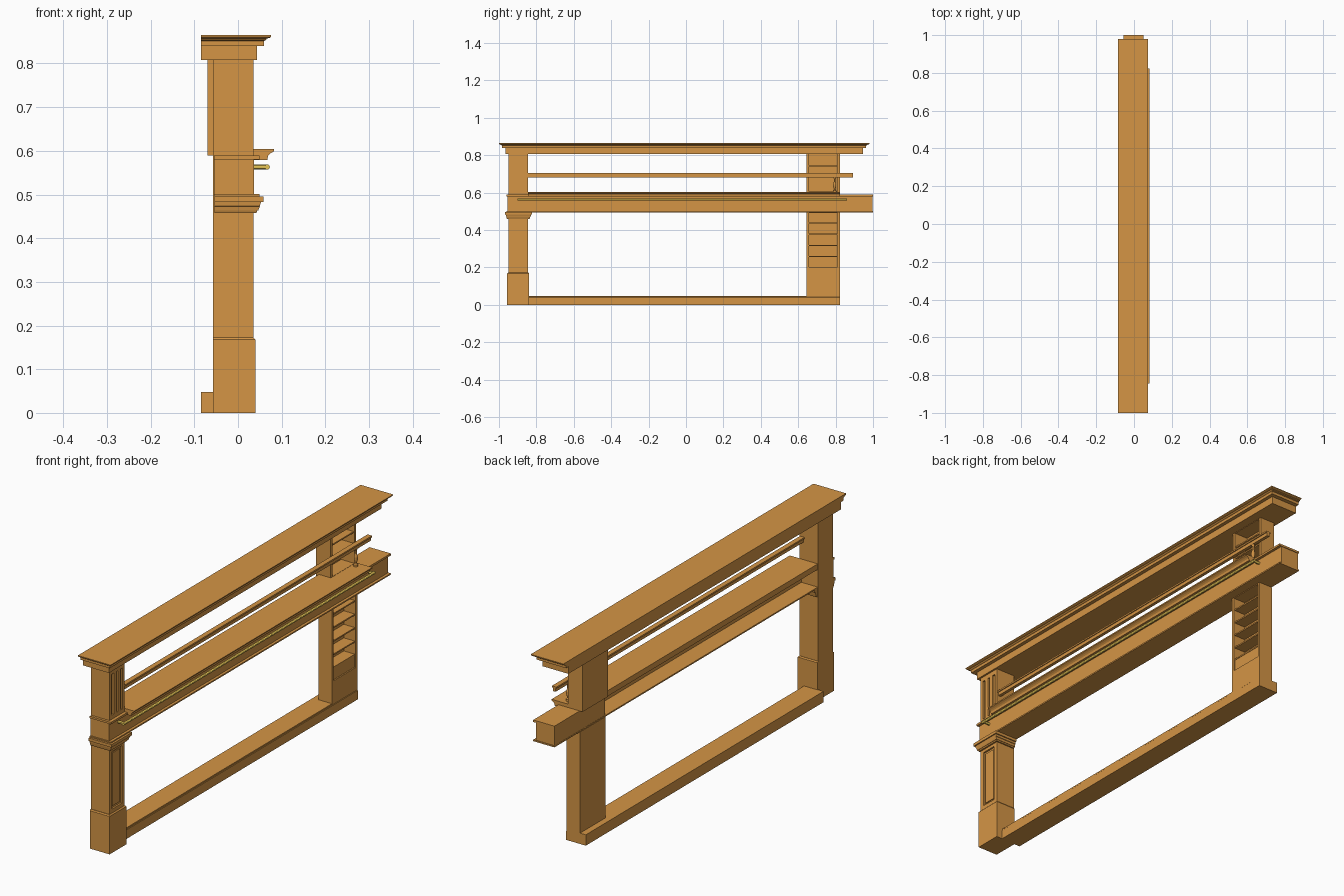
import bpy, bmesh, math
from mathutils import Matrix, Vector

if "Cube" in bpy.data.objects:
    bpy.data.objects.remove(bpy.data.objects["Cube"])


def material(name, rgb):
    m = bpy.data.materials.new(name)
    m.diffuse_color = (*rgb, 1)
    m.use_nodes = True
    m.node_tree.nodes["Principled BSDF"].inputs["Base Color"].default_value = m.diffuse_color
    return m


WOOD = material("warm_wood", (0.66, 0.30, 0.06))
BRASS = material("brass", (0.78, 0.55, 0.09))


def finish(name, bm, mat):
    bmesh.ops.recalc_face_normals(bm, faces=bm.faces)
    me = bpy.data.meshes.new(name)
    bm.to_mesh(me)
    bm.free()
    me.materials.append(mat)
    ob = bpy.data.objects.new(name, me)
    bpy.context.collection.objects.link(ob)
    return ob


def boxes(name, items, mat=WOOD):
    """Each item is (x0, x1, y0, y1, z0, z1)."""
    bm = bmesh.new()
    for x0, x1, y0, y1, z0, z1 in items:
        m = Matrix.Translation(((x0 + x1) / 2, (y0 + y1) / 2, (z0 + z1) / 2))
        s = Matrix.Diagonal((x1 - x0, y1 - y0, z1 - z0, 1))
        bmesh.ops.create_cube(bm, size=1, matrix=m @ s)
    return finish(name, bm, mat)


def frame(x0, x1, y0, y1, z0, z1, w, h):
    """Four bars around an opening that faces +x."""
    return [(x0, x1, y0, y0 + w, z0, z1), (x0, x1, y1 - w, y1, z0, z1),
            (x0, x1, y0 + w, y1 - w, z0, z0 + h), (x0, x1, y0 + w, y1 - w, z1 - h, z1)]


def moulding(name, back, y0, y1, profile):
    """Stack of rectangles mitred outward on three sides; profile = (z, front x, side overhang)."""
    bm = bmesh.new()
    rings = [[bm.verts.new(p) for p in ((back, y0 - o, z), (x, y0 - o, z), (x, y1 + o, z), (back, y1 + o, z))]
             for z, x, o in profile]
    for a, b in zip(rings, rings[1:]):
        for i in range(4):
            j = (i + 1) % 4
            bm.faces.new((a[i], a[j], b[j], b[i]))
    bm.faces.new(rings[0])
    bm.faces.new(rings[-1])
    return finish(name, bm, WOOD)


def cylinder(bm, p, q, r, r2=None, seg=12):
    p, q = Vector(p), Vector(q)
    d = q - p
    m = Matrix.Translation((p + q) / 2) @ d.to_track_quat('Z', 'Y').to_matrix().to_4x4()
    bmesh.ops.create_cone(bm, cap_ends=True, segments=seg, radius1=r,
                          radius2=r if r2 is None else r2, depth=d.length, matrix=m)


# Top cornice with stepped crown
moulding("cornice", -0.085, -0.965, 0.945, [
    (0.808, 0.043, 0), (0.84, 0.043, 0), (0.84, 0.059, 0.018), (0.852, 0.06, 0.018),
    (0.854, 0.064, 0.024), (0.857, 0.066, 0.026), (0.859, 0.073, 0.033), (0.861, 0.075, 0.035),
    (0.865, 0.075, 0.035)])

# Left post: base, recessed lower panel, fluted upper part
moulding("post_base", -0.057, -0.952, -0.843, [
    (0, 0.04, 0.004), (0.168, 0.04, 0.004), (0.173, 0.035, 0)])
boxes("post_core", [(-0.057, 0.027, -0.949, -0.844, 0.17, 0.81)])
boxes("post_lower_frame", frame(0.027, 0.035, -0.949, -0.844, 0.17, 0.465, 0.018, 0.02)
      + [(0.027, 0.031, -0.923, -0.872, 0.2, 0.435)])
boxes("post_flutes", frame(0.027, 0.035, -0.949, -0.844, 0.585, 0.81, 0.014, 0.022)
      + [(0.027, 0.035, y - 0.009, y + 0.009, 0.607, 0.788) for y in (-0.911, -0.882)])

# Post capital below the beam, in upright steps
moulding("post_capital", -0.054, -0.949, -0.844, [
    (0.458, 0.042, 0.006), (0.463, 0.044, 0.008), (0.463, 0.046, 0.01), (0.473, 0.05, 0.012),
    (0.474, 0.05, 0.014), (0.483, 0.053, 0.015), (0.483, 0.058, 0.02), (0.496, 0.058, 0.02)])

# Beam: closed at both ends, open channel at the back between the posts
boxes("beam_ends", [(-0.054, 0.037, -0.955, -0.844, 0.496, 0.588),
                    (-0.054, 0.037, 0.645, 0.997, 0.496, 0.588)])
boxes("beam_front_panel", [(0.025, 0.037, -0.844, 0.645, 0.5, 0.582)])
boxes("beam_trims", [(-0.055, 0.049, -0.96, 1.0, 0.495, 0.501),
                     (-0.055, 0.049, -0.96, 1.0, 0.58, 0.589)])

# Counter shelf with coved front edge
moulding("counter_shelf", -0.055, -0.845, 0.823, [
    (0.579, 0.067, 0), (0.589, 0.069, 0), (0.594, 0.074, 0), (0.599, 0.082, 0), (0.604, 0.083, 0)])

# Base board
moulding("base_board", -0.085, -0.842, 0.823, [
    (0, 0.011, 0), (0.04, 0.011, 0), (0.042, 0.009, 0), (0.048, 0.009, 0)])


# Right cabinets: open cases with shelves
def cabinet(name, back, front, z0, z1, low, high, shelves):
    y0, y1, t = 0.645, 0.823, 0.012
    boxes(name + "_case", [(back, back + 0.008, y0, y1, z0, z1),
                           (back + 0.008, front, y0, y0 + t, z0, z1),
                           (back + 0.008, front, y1 - t, y1, z0, z1),
                           (back + 0.008, front, y0 + t, y1 - t, z0, low),
                           (back + 0.008, front, y0 + t, y1 - t, high, z1)])
    boxes(name + "_shelves", [(back + 0.008, front - 0.004, y0 + t, y1 - t, z - 0.003, z + 0.003)
                              for z in shelves])


cabinet("lower_cabinet", -0.057, 0.009, 0.0, 0.496, 0.145, 0.492, [0.2, 0.258, 0.318, 0.378, 0.438])
boxes("lower_drawer_panel", [(-0.049, 0.003, 0.657, 0.811, 0.145, 0.198)])
cabinet("upper_cabinet", -0.07, 0.003, 0.589, 0.81, 0.605, 0.806, [0.69, 0.742])

# Upper rail and its turned support
boxes("upper_rail", [(0.014, 0.028, -0.846, 0.893, 0.682, 0.697),
                     (0.010, 0.032, -0.846, 0.893, 0.697, 0.704)])
bm = bmesh.new()
turned = [(0.603, 0.009), (0.612, 0.009), (0.618, 0.004), (0.632, 0.008),
          (0.645, 0.008), (0.66, 0.004), (0.672, 0.004), (0.683, 0.008)]
for (za, ra), (zb, rb) in zip(turned, turned[1:]):
    cylinder(bm, (0.021, 0.795, za), (0.021, 0.795, zb), ra, rb)
finish("rail_support", bm, WOOD)

# Brass rail with end brackets
bm = bmesh.new()
cylinder(bm, (0.067, -0.9, 0.563), (0.067, 0.86, 0.563), 0.006)
for y in (-0.892, 0.852):
    cylinder(bm, (0.035, y, 0.563), (0.067, y, 0.563), 0.006)
ob = finish("brass_rail", bm, BRASS)
bpy.context.view_layer.objects.active = ob
ob.select_set(True)
bpy.ops.object.shade_smooth_by_angle()
